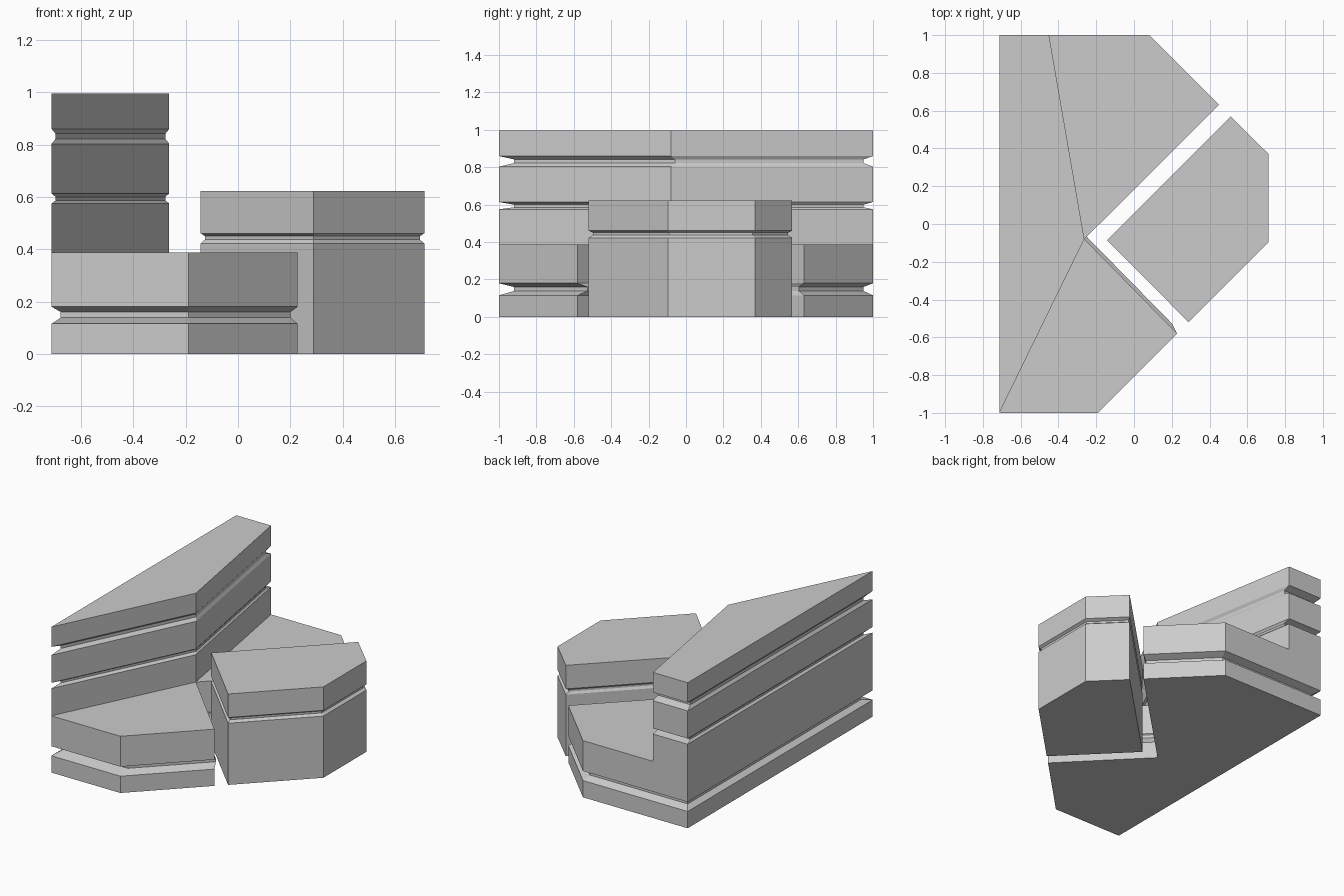
import bpy
import bmesh

cube = bpy.data.objects.get("Cube")
if cube:
    bpy.data.objects.remove(cube, do_unlink=True)

grey = bpy.data.materials.new("concrete_grey")
grey.use_nodes = True
COLOUR = (0.6, 0.6, 0.6, 1)
grey.diffuse_color = COLOUR
grey.node_tree.nodes["Principled BSDF"].inputs["Base Color"].default_value = COLOUR


def grooved_block(name, outline, bottom, top, grooves, centre, shrink, floor=True):
    """Extrude an outline upward; each groove is a pair of shrunken rings."""
    levels = [(bottom, 1)]
    for low, inner_low, inner_high, high in grooves:
        levels += [(low, 1), (inner_low, shrink), (inner_high, shrink), (high, 1)]
    levels.append((top, 1))

    bm = bmesh.new()
    cx, cy = centre
    rings = [[bm.verts.new((cx + (x - cx) * s, cy + (y - cy) * s, z))
              for x, y in outline] for z, s in levels]
    n = len(outline)
    for a, b in zip(rings, rings[1:]):
        for i in range(n):
            j = (i + 1) % n
            bm.faces.new((a[i], a[j], b[j], b[i]))
    bm.faces.new(rings[-1])
    if floor:
        bm.faces.new(rings[0][::-1])

    mesh = bpy.data.meshes.new(name)
    bm.to_mesh(mesh)
    bm.free()
    mesh.materials.append(grey)
    obj = bpy.data.objects.new(name, mesh)
    bpy.context.collection.objects.link(obj)
    return obj


# Low notched base
grooved_block(
    "notched_base",
    [(-0.713, -1), (-0.19, -1), (0.228, -0.58), (-0.263, -0.08),
     (0.45, 0.63), (0.08, 1), (-0.713, 1)],
    0, 0.388, [(0.115, 0.138, 0.16, 0.18)], (-0.18, 0.23), 0.935)

# Tall rear wall standing on the base
grooved_block(
    "tall_wall",
    [(-0.713, -1), (-0.263, -0.08), (-0.45, 1), (-0.713, 1)],
    0.388, 0.996,
    [(0.575, 0.586, 0.6, 0.614), (0.803, 0.822, 0.842, 0.86)],
    (-0.485, 0.23), 0.935, floor=False)

# Separate five-sided block sitting in the notch
grooved_block(
    "corner_block",
    [(-0.143, -0.085), (0.289, -0.52), (0.713, -0.095),
     (0.713, 0.37), (0.512, 0.568)],
    0, 0.622, [(0.422, 0.437, 0.45, 0.461)], (0.28, 0.03), 0.96)
